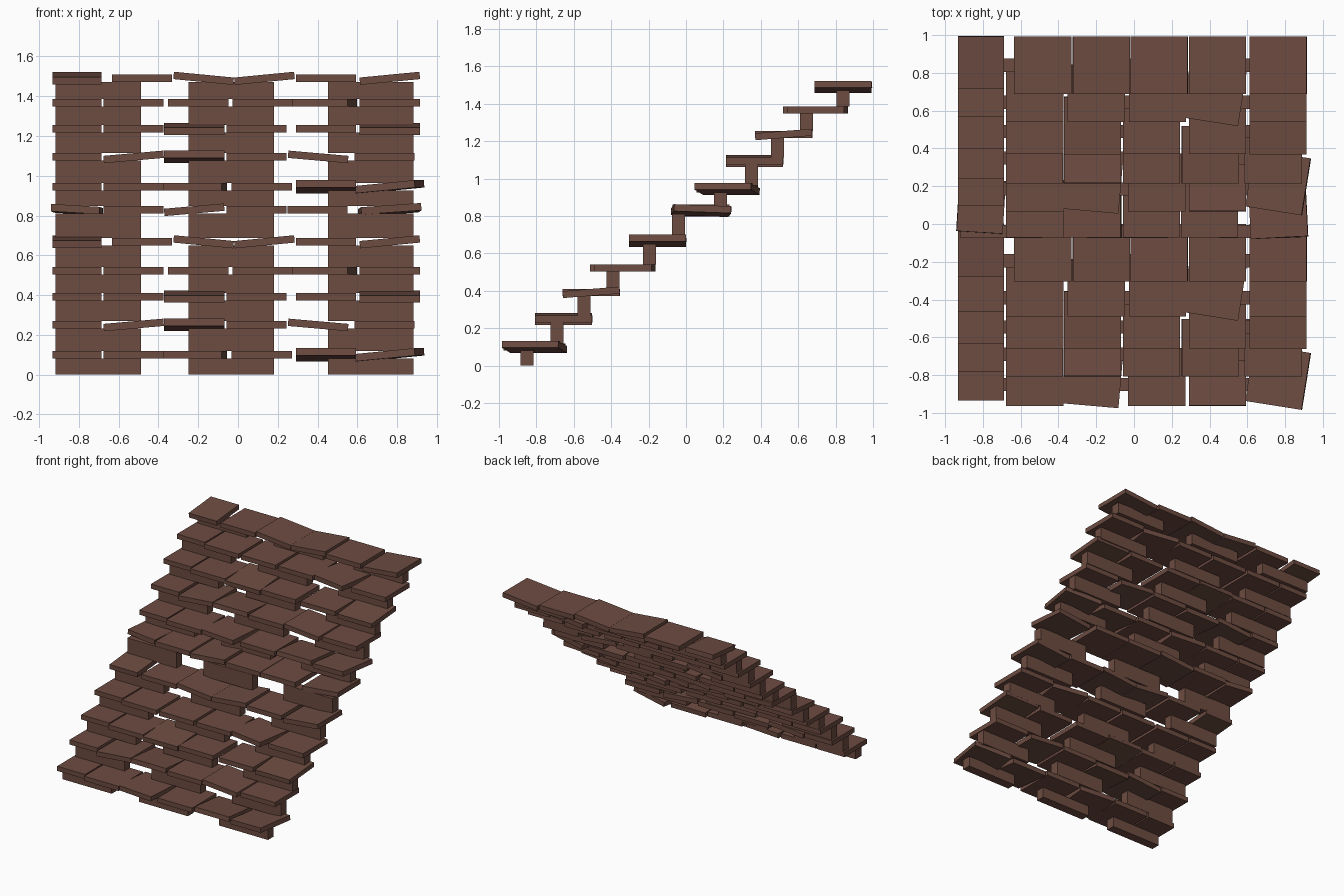
import bpy
from math import radians
from mathutils import Matrix, Vector, Euler

if "Cube" in bpy.data.objects:
    bpy.data.objects.remove(bpy.data.objects["Cube"])

# single brown for the whole stair
brown = bpy.data.materials.new("wood_brown")
brown.diffuse_color = (0.153, 0.072, 0.053, 1)
brown.use_nodes = True
brown.node_tree.nodes["Principled BSDF"].inputs["Base Color"].default_value = brown.diffuse_color


def box(name, centre, size, rot=(0, 0, 0)):
    """Box with its dimensions baked in; rot is pitch (back up), roll (right up), yaw."""
    x, y, z = (s / 2 for s in size)
    v = [(a * x, b * y, c * z) for a in (-1, 1) for b in (-1, 1) for c in (-1, 1)]
    f = [(0, 1, 3, 2), (4, 6, 7, 5), (0, 4, 5, 1), (2, 3, 7, 6), (0, 2, 6, 4), (1, 5, 7, 3)]
    me = bpy.data.meshes.new(name)
    me.from_pydata(v, [], f)
    me.materials.append(brown)
    ob = bpy.data.objects.new(name, me)
    ob.location = centre
    p, r, w = rot
    ob.rotation_euler = (radians(p), radians(-r), radians(w))
    bpy.context.collection.objects.link(ob)
    return ob


# per row: tile height, tile depth position, support depth position
ROW_Z = [0.10, 0.25, 0.392, 0.523, 0.668, 0.829, 0.945, 1.095, 1.236, 1.367, 1.49]
ROW_Y = [-0.81, -0.655, -0.507, -0.338, -0.153, 0.08, 0.22, 0.367, 0.522, 0.692, 0.84]
SUP_Y = [-0.85, -0.69, -0.545, -0.39, -0.195, -0.04, 0.185, 0.35, 0.49, 0.645, 0.84]

# default x of the six tiles, and the six row patterns (x, tilt overrides)
TILE_X = [-0.81, -0.525, -0.22, 0.093, 0.442, 0.763]
SHIFT = [
    {3: 0.12},
    {4: 0.403, 5: 0.737},
    {},
    {2: -0.20, 3: 0.125, 4: 0.425},
    {1: -0.483, 2: -0.173, 3: 0.133},
    {4: 0.40},
]
TILT = [
    {2: (0, 0, -5), 4: (-5.5, 0, 0), 5: (0, 5.5, -9)},
    {1: (0, 5, 0), 2: (-5, 0, 0), 4: (0, -5, 0)},
    {2: (4.5, 0, 0), 5: (4.5, 0, 0)},
    {4: (0, 0, -9)},
    {0: (5, 0, 0), 2: (0, -5.5, 0), 3: (0, 5.5, 0), 5: (0, 5.5, 0)},
    {0: (-1.5, -3.5, -3.5), 2: (0, 5, 0), 5: (-2, 4, 3)},
]
THICK = 0.037

for i, (z, y, sy) in enumerate(zip(ROW_Z, ROW_Y, SUP_Y)):
    k = i % 6
    # slabs of this step; the left-hand one is smaller
    for t, x in enumerate(TILE_X):
        first = t == 0
        box(f"step_slab_{i}_{t}",
            (SHIFT[k].get(t, x), y + (0.015 if first else 0), z),
            (0.245 if first else 0.303, 0.28 if first else 0.305, THICK),
            TILT[k].get(t, (0, 0, 0)))
    # three riser blocks carrying the slabs
    low = ROW_Z[i - 1] + THICK / 2 if i else 0
    high = z - THICK / 2
    for s, x in enumerate((-0.703, -0.035, 0.668)):
        box(f"riser_block_{i}_{s}", (x, sy, (low + high) / 2), (0.43, 0.07, high - low))
